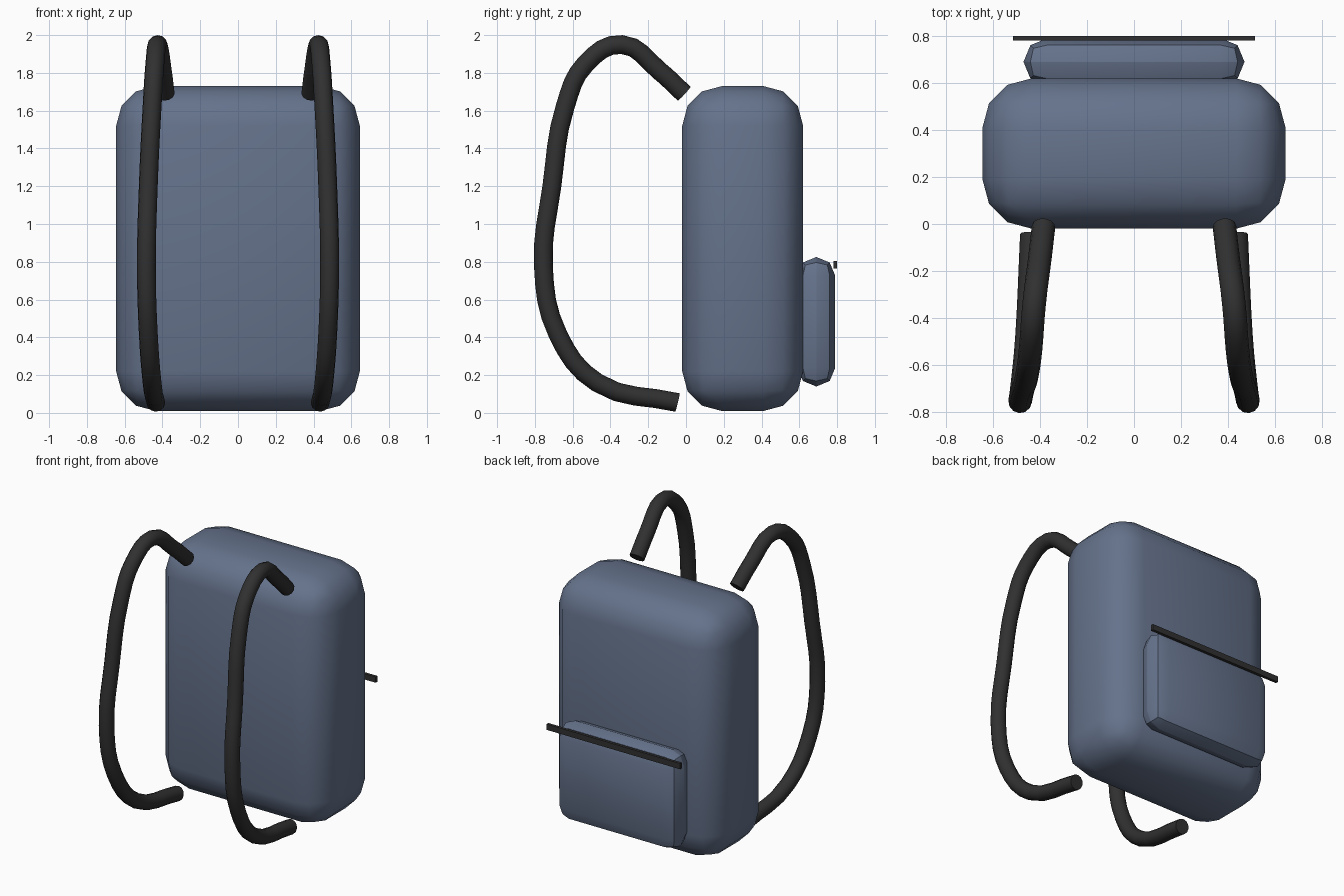
import bpy
from math import radians

if "Cube" in bpy.data.objects:
    bpy.data.objects.remove(bpy.data.objects["Cube"], do_unlink=True)


def make_material(name, colour):
    mat = bpy.data.materials.new(name)
    mat.use_nodes = True
    mat.diffuse_color = colour
    shader = next(n for n in mat.node_tree.nodes if n.type == 'BSDF_PRINCIPLED')
    shader.inputs["Base Color"].default_value = colour
    shader.inputs["Roughness"].default_value = 0.8
    return mat


fabric = make_material("blue_grey_fabric", (0.13, 0.17, 0.26, 1))
webbing = make_material("black_webbing", (0.03, 0.03, 0.03, 1))


def select_only(obj):
    bpy.ops.object.select_all(action='DESELECT')
    obj.select_set(True)
    bpy.context.view_layer.objects.active = obj


def rounded_box(name, low, high, mat, radius=0, segments=1):
    """Box between two corners, with optional rounded edges."""
    centre = [(a + b) / 2 for a, b in zip(low, high)]
    bpy.ops.mesh.primitive_cube_add(size=1, location=centre)
    obj = bpy.context.object
    obj.name = name
    obj.scale = [b - a for a, b in zip(low, high)]
    bpy.ops.object.transform_apply(location=False, rotation=False, scale=True)
    obj.data.materials.append(mat)
    if radius:
        bevel = obj.modifiers.new("rounding", 'BEVEL')
        bevel.width = radius
        bevel.segments = segments
        select_only(obj)
        bpy.ops.object.modifier_apply(modifier=bevel.name)
        bpy.ops.object.shade_smooth_by_angle(angle=radians(29))
    return obj


def strap(name, side, path, radius):
    """Round tube along a smooth path, on the given side of the model."""
    curve = bpy.data.curves.new(name, 'CURVE')
    curve.dimensions = '3D'
    curve.bevel_depth = radius
    curve.bevel_resolution = 4
    curve.resolution_u = 4
    curve.use_fill_caps = True
    spline = curve.splines.new('BEZIER')
    spline.bezier_points.add(len(path) - 1)
    for point, (x, y, z) in zip(spline.bezier_points, path):
        point.co = (side * x, y, z)
        point.handle_left_type = point.handle_right_type = 'AUTO'
    obj = bpy.data.objects.new(name, curve)
    bpy.context.collection.objects.link(obj)
    curve.materials.append(webbing)
    select_only(obj)
    bpy.ops.object.convert(target='MESH')
    bpy.ops.object.shade_smooth_by_angle(angle=radians(40))


# Main bag and back pocket
rounded_box("bag_body", (-0.645, -0.02, 0.01), (0.645, 0.62, 1.73), fabric, 0.21, 3)
rounded_box("back_pocket", (-0.47, 0.59, 0.14), (0.47, 0.79, 0.825), fabric, 0.099, 2)

# Thin zip strip across the pocket
rounded_box("pocket_zip", (-0.515, 0.78, 0.765), (0.515, 0.8, 0.805), webbing)

# Shoulder straps, from the top end to the bottom end
strap_path = [
    (0.385, -0.01, 1.69),
    (0.4, -0.14, 1.81),
    (0.425, -0.34, 1.95),
    (0.44, -0.53, 1.85),
    (0.455, -0.64, 1.62),
    (0.475, -0.71, 1.2),
    (0.485, -0.755, 0.78),
    (0.475, -0.68, 0.42),
    (0.455, -0.47, 0.16),
    (0.435, -0.045, 0.055),
]
for name, side in (("left_strap", 1), ("right_strap", -1)):
    strap(name, side, strap_path, 0.05)
